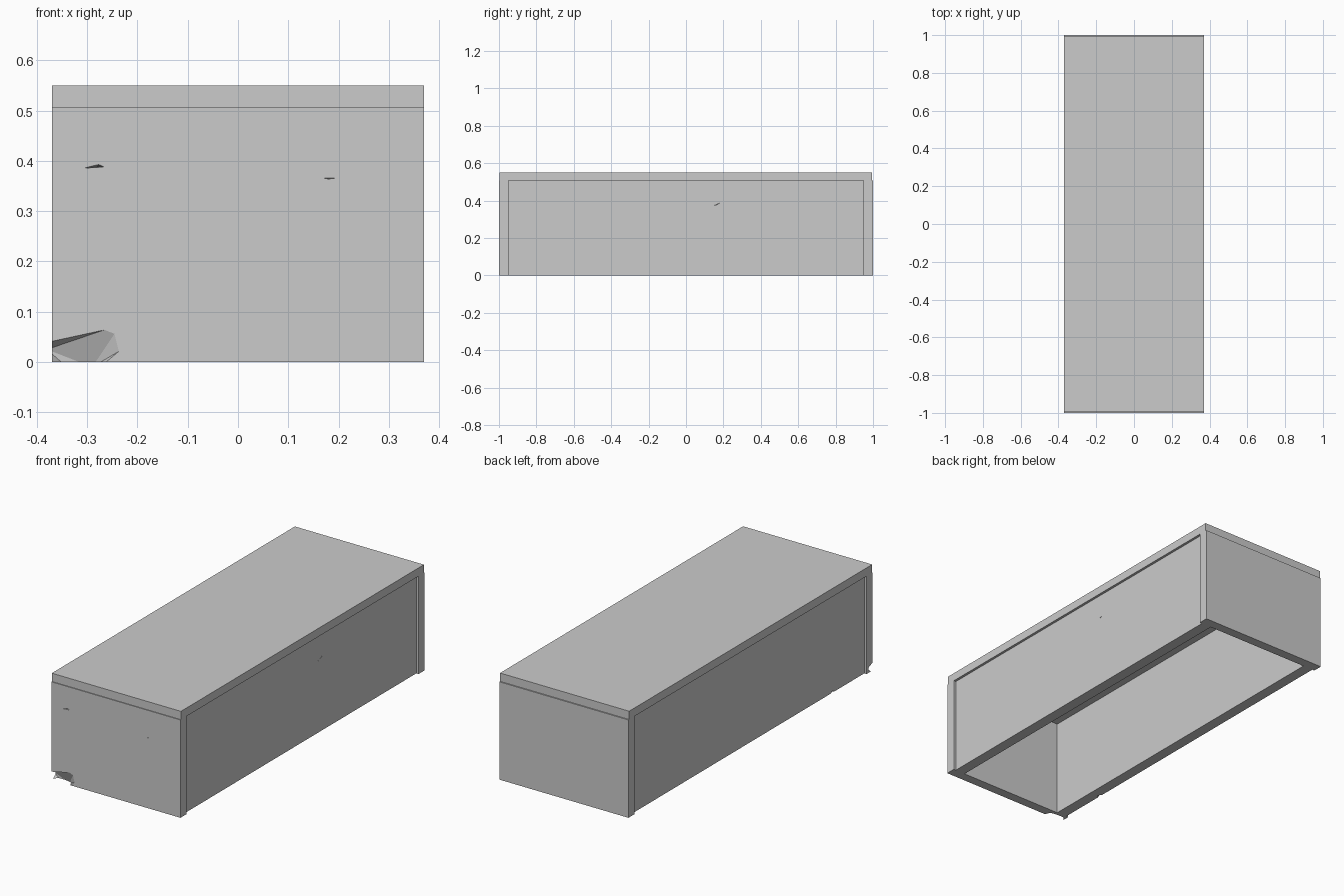
import bpy, bmesh
from mathutils import Vector

if "Cube" in bpy.data.objects:
    bpy.data.objects.remove(bpy.data.objects["Cube"])

W, L, TOP, LID = 0.37, 1.0, 0.55, 0.507


def box(name, x0, x1, y0, y1, z0, z1):
    bm = bmesh.new()
    bmesh.ops.create_cube(bm, size=1)
    for v in bm.verts:
        v.co = Vector((x0 + (v.co.x + .5) * (x1 - x0),
                       y0 + (v.co.y + .5) * (y1 - y0),
                       z0 + (v.co.z + .5) * (z1 - z0)))
    return finish(name, bm)


def finish(name, bm):
    me = bpy.data.meshes.new(name)
    bmesh.ops.recalc_face_normals(bm, faces=bm.faces[:])
    bm.to_mesh(me)
    bm.free()
    ob = bpy.data.objects.new(name, me)
    bpy.context.collection.objects.link(ob)
    return ob


def chip(target, points):
    """Cut a convex splinter out of a slab."""
    bm = bmesh.new()
    for p in points:
        bm.verts.new(p)
    res = bmesh.ops.convex_hull(bm, input=bm.verts[:])
    loose = [v for v in bm.verts if not v.link_faces]
    bmesh.ops.delete(bm, geom=loose, context='VERTS')
    cutter = finish("chip_cutter", bm)
    mod = target.modifiers.new("chip", 'BOOLEAN')
    mod.operation = 'DIFFERENCE'
    mod.solver = 'EXACT'
    mod.object = cutter
    bpy.context.view_layer.objects.active = target
    bpy.ops.object.modifier_apply(modifier=mod.name)
    bpy.data.objects.remove(cutter, do_unlink=True)


# Lid slab, slightly short of the end slabs
box("lid", -W, W, -L + .004, L - .006, LID, TOP)

# End slabs, full width
front = box("front_slab", -W, W, -L, -.95, 0, LID)
back = box("back_slab", -W, W, .95, L, 0, LID)

# Side slabs, set in between the end slabs
left = box("left_slab", -W + .013, -.30, -.95, .95, 0, LID)
right = box("right_slab", .30, W - .013, -.95, .95, 0, LID)

# Broken lower corner of the front slab
chip(front, [(-.38, -1.01, .043), (-.233, -1.01, .075), (-.222, -1.01, .03),
             (-.27, -1.01, -.01), (-.38, -1.01, -.01),
             (-.38, -.965, .025), (-.34, -.965, -.01), (-.29, -.965, -.01)])

# Small cracks in the front slab
chip(front, [(-.325, -1.01, .384), (-.275, -1.01, .396), (-.257, -1.01, .388),
             (-.28, -.985, .388)])
chip(front, [(.165, -1.01, .366), (.203, -1.01, .366), (.18, -1.01, .363),
             (.18, -.99, .365)])

# Nick along the bottom of the left slab and a crack in the right slab
chip(left, [(-.375, -.74, -.01), (-.375, -.64, -.01), (-.375, -.69, .02),
            (-.325, -.69, -.01)])
chip(right, [(.38, .12, .36), (.38, .21, .40), (.38, .17, .375), (.34, .165, .38)])
